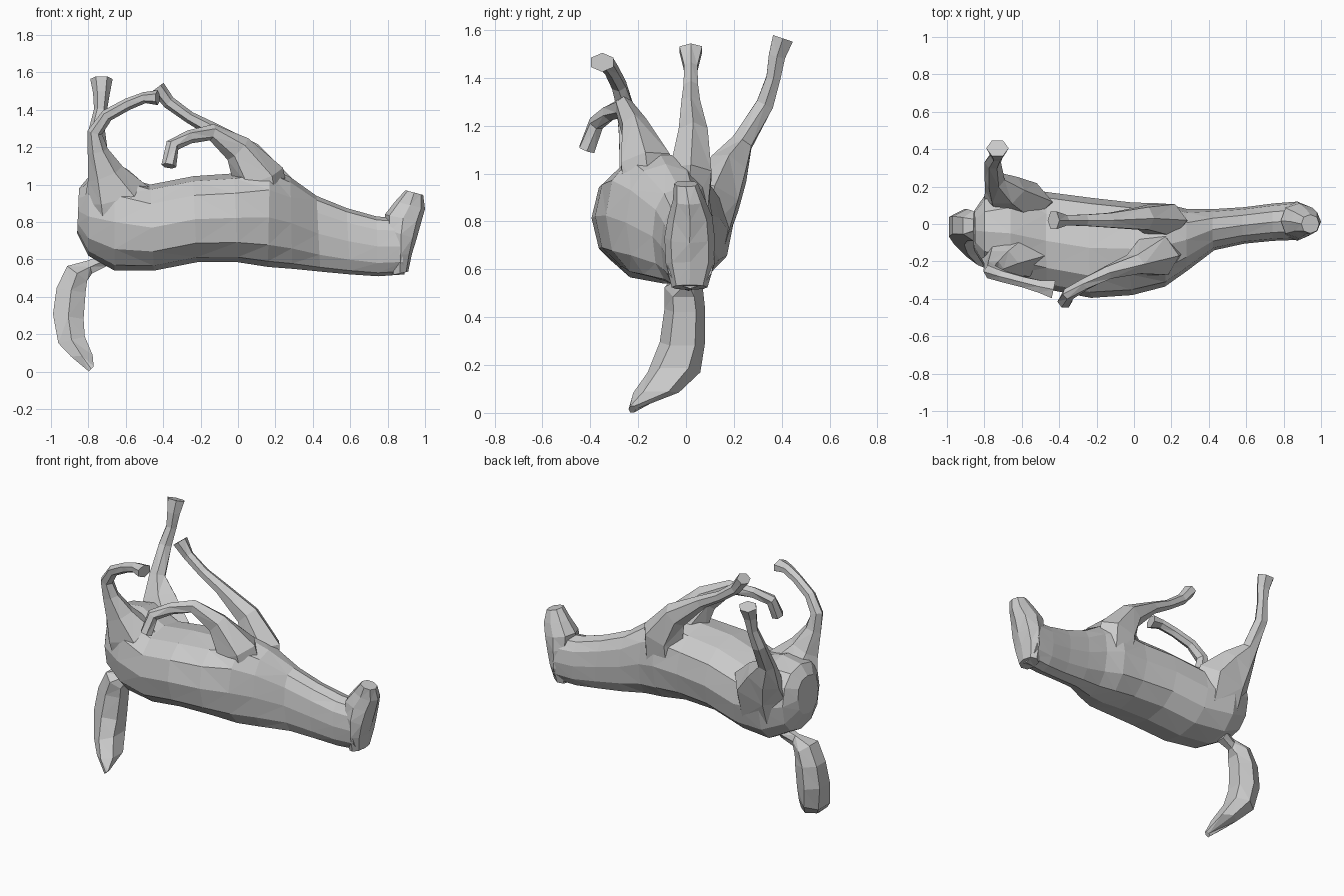
import bpy, bmesh, math
from mathutils import Vector


def skin(name, rings):
    # Bridge equal-sized rings, cap both ends, flat shaded
    bm = bmesh.new()
    loops = [[bm.verts.new(p) for p in r] for r in rings]
    n = len(loops[0])
    for a, b in zip(loops, loops[1:]):
        for i in range(n):
            j = (i + 1) % n
            bm.faces.new((a[i], a[j], b[j], b[i]))
    bm.faces.new(loops[0][::-1])
    bm.faces.new(loops[-1])
    bmesh.ops.triangulate(bm, faces=bm.faces)
    bmesh.ops.recalc_face_normals(bm, faces=bm.faces)
    mesh = bpy.data.meshes.new(name)
    bm.to_mesh(mesh)
    bm.free()
    ob = bpy.data.objects.new(name, mesh)
    bpy.context.collection.objects.link(ob)
    return ob


def slices(name, stations, sides, power=0.85):
    # Station: first edge x,z / opposite edge x,z / y range
    def soft(v):
        return math.copysign(abs(v) ** power, v) if abs(v) > 1e-6 else 0.0
    rings = []
    for x0, z0, x1, z1, ya, yb in stations:
        ring = []
        for i in range(sides):
            t = 2 * math.pi * i / sides
            c, s = soft(math.cos(t)), soft(math.sin(t))
            ring.append(((x0 + x1) / 2 + s * (x1 - x0) / 2,
                         (ya + yb) / 2 + c * (yb - ya) / 2,
                         (z0 + z1) / 2 + s * (z1 - z0) / 2))
        rings.append(ring)
    return skin(name, rings)


def limb(name, points, sides=6):
    # Point: x, y, z, half width in the xz plane, half width across it
    pos = [Vector(p[:3]) for p in points]
    rings = []
    for i, p in enumerate(points):
        d = (pos[min(i + 1, len(pos) - 1)] - pos[max(i - 1, 0)]).normalized()
        u = Vector((0, 1, 0)).cross(d).normalized()
        v = d.cross(u)
        rings.append([pos[i]
                      + u * p[3] * math.cos(2 * math.pi * k / sides)
                      + v * p[4] * math.sin(2 * math.pi * k / sides)
                      for k in range(sides)])
    return skin(name, rings)


# Torso and neck, lying on the back
body = slices("body", [
    (-0.86, 0.74, -0.85, 0.98, -0.14, 0.07),
    (-0.80, 0.62, -0.80, 1.04, -0.23, 0.15),
    (-0.66, 0.54, -0.66, 1.06, -0.30, 0.20),
    (-0.45, 0.54, -0.47, 1.00, -0.35, 0.17),
    (-0.22, 0.585, -0.24, 1.045, -0.395, 0.14),
    (0.00, 0.585, -0.02, 1.06, -0.38, 0.115),
    (0.16, 0.56, 0.17, 1.09, -0.335, 0.11),
    (0.29, 0.55, 0.28, 1.04, -0.25, 0.08),
    (0.44, 0.535, 0.42, 0.94, -0.14, 0.08),
    (0.60, 0.52, 0.58, 0.875, -0.105, 0.09),
    (0.75, 0.51, 0.74, 0.83, -0.09, 0.11),
    (0.89, 0.52, 0.86, 0.82, -0.085, 0.12),
], 12)

# Head turned up towards the muzzle
head = slices("head", [
    (0.82, 0.515, 0.91, 0.535, -0.06, 0.09),
    (0.81, 0.62, 0.93, 0.63, -0.085, 0.12),
    (0.79, 0.76, 0.955, 0.71, -0.09, 0.12),
    (0.785, 0.84, 0.98, 0.80, -0.075, 0.11),
    (0.84, 0.91, 1.00, 0.87, -0.055, 0.08),
    (0.895, 0.97, 0.99, 0.945, -0.05, 0.05),
], 8)

# Tail hanging from the rump, narrow at the root
tail = slices("tail", [
    (-0.72, 0.63, -0.70, 0.56, -0.05, 0.05),
    (-0.80, 0.60, -0.78, 0.52, -0.03, 0.03),
    (-0.92, 0.57, -0.80, 0.48, -0.09, 0.07),
    (-0.98, 0.45, -0.805, 0.42, -0.09, 0.08),
    (-1.00, 0.31, -0.815, 0.28, -0.11, 0.08),
    (-0.97, 0.15, -0.81, 0.19, -0.16, 0.06),
    (-0.90, 0.08, -0.77, 0.09, -0.22, -0.03),
    (-0.80, 0.00, -0.77, 0.03, -0.24, -0.21),
], 6)

# Hind legs
hind_left = limb("hind_leg_left", [
    (-0.61, 0.07, 0.72, 0.18, 0.11),
    (-0.62, 0.12, 0.90, 0.19, 0.12),
    (-0.69, 0.18, 1.02, 0.12, 0.09),
    (-0.745, 0.235, 1.13, 0.055, 0.05),
    (-0.755, 0.33, 1.29, 0.044, 0.042),
    (-0.735, 0.365, 1.40, 0.035, 0.034),
    (-0.73, 0.38, 1.49, 0.045, 0.04),
    (-0.73, 0.405, 1.565, 0.06, 0.05),
])
hind_right = limb("hind_leg_right", [
    (-0.63, -0.14, 0.76, 0.17, 0.12),
    (-0.65, -0.17, 0.94, 0.18, 0.13),
    (-0.71, -0.21, 1.06, 0.10, 0.08),
    (-0.75, -0.24, 1.18, 0.055, 0.048),
    (-0.765, -0.255, 1.28, 0.04, 0.04),
    (-0.70, -0.28, 1.37, 0.034, 0.034),
    (-0.59, -0.31, 1.43, 0.032, 0.032),
    (-0.50, -0.335, 1.465, 0.03, 0.038),
    (-0.43, -0.35, 1.465, 0.04, 0.055),
])

# Front legs folded back over the belly
front_left = limb("front_leg_left", [
    (0.15, 0.00, 0.80, 0.14, 0.10),
    (0.15, 0.02, 1.00, 0.14, 0.10),
    (0.05, 0.03, 1.16, 0.08, 0.07),
    (-0.13, 0.02, 1.29, 0.04, 0.045),
    (-0.26, 0.02, 1.36, 0.032, 0.035),
    (-0.37, 0.02, 1.44, 0.035, 0.032),
    (-0.43, 0.02, 1.52, 0.04, 0.055),
])
front_right = limb("front_leg_right", [
    (0.14, -0.14, 0.82, 0.15, 0.12),
    (0.11, -0.17, 1.04, 0.14, 0.12),
    (0.00, -0.215, 1.19, 0.08, 0.06),
    (-0.14, -0.26, 1.28, 0.045, 0.04),
    (-0.26, -0.32, 1.255, 0.036, 0.034),
    (-0.35, -0.375, 1.21, 0.038, 0.034),
    (-0.37, -0.415, 1.10, 0.04, 0.038),
])

# Weld every part into one closed skin
parts = [head, tail, hind_left, hind_right, front_left, front_right]
for part in parts:
    mod = body.modifiers.new("weld_" + part.name, 'BOOLEAN')
    mod.operation = 'UNION'
    mod.solver = 'EXACT'
    mod.object = part
bpy.context.view_layer.update()
deps = bpy.context.evaluated_depsgraph_get()
welded = bpy.data.meshes.new_from_object(body.evaluated_get(deps))
body.modifiers.clear()
body.data = welded
body.name = "animal_lying_on_back"
for part in parts:
    bpy.data.objects.remove(part)
